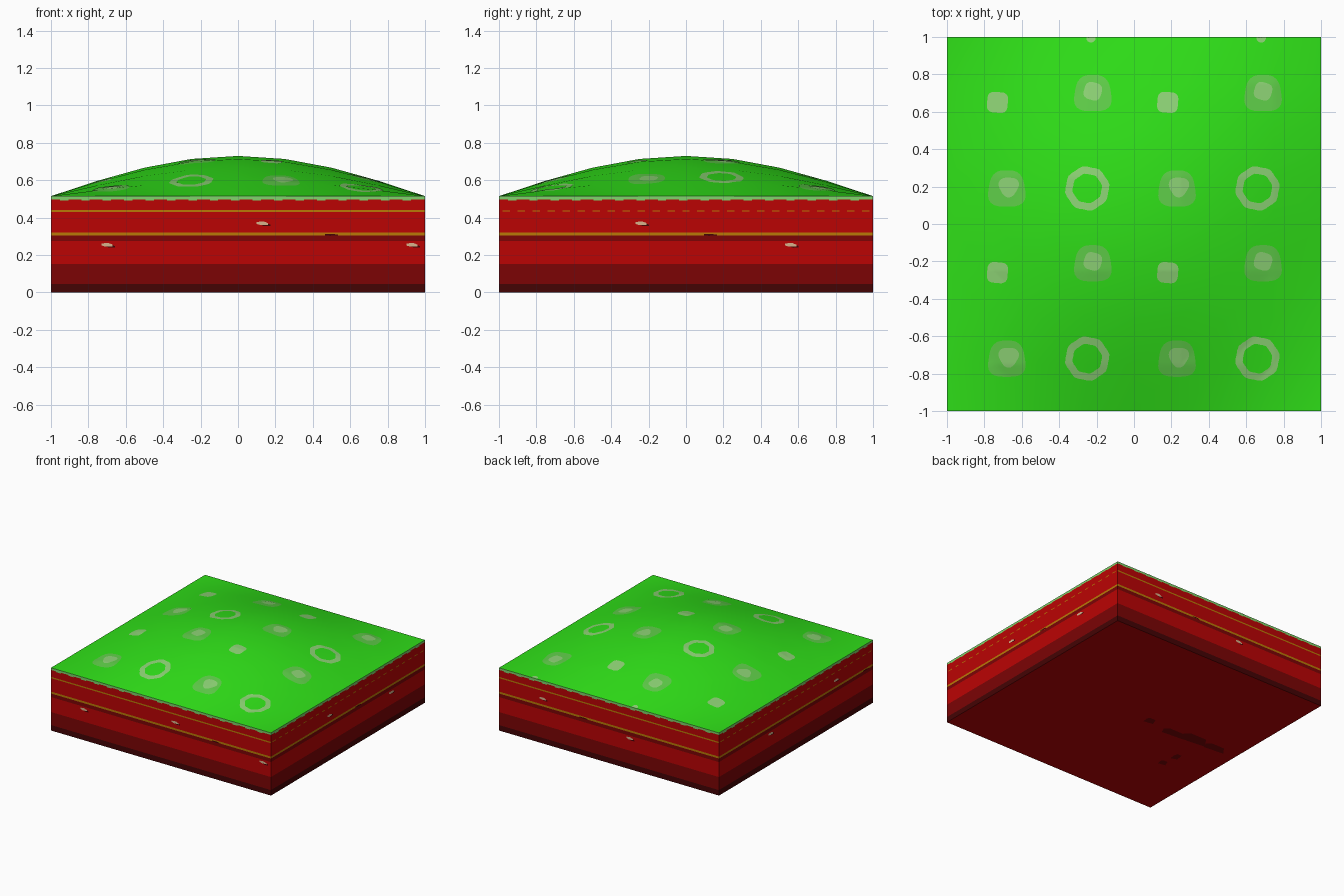
import bpy, bmesh, math
from mathutils import Vector
from mathutils.bvhtree import BVHTree

if "Cube" in bpy.data.objects:
    bpy.data.objects.remove(bpy.data.objects["Cube"])


def material(name, rgb):
    m = bpy.data.materials.new(name)
    lin = [((c / 255 + 0.055) / 1.055) ** 2.4 if c > 10 else c / 255 / 12.92 for c in rgb]
    m.diffuse_color = (*lin, 1)
    m.use_nodes = True
    m.node_tree.nodes["Principled BSDF"].inputs["Base Color"].default_value = m.diffuse_color
    return m


GREEN = material("grass green", (47, 223, 24))
MID = material("muted green", (94, 204, 72))
PALE = material("pale green", (140, 209, 116))
LIP = material("lip green", (128, 212, 108))
RED = material("earth red", (187, 3, 4))
DARK = material("dark red", (124, 4, 5))
DEEP = material("deep maroon", (68, 3, 4))
GOLD = material("gold", (186, 122, 6))
CREAM = material("cream", (215, 180, 140))


def finish(name, bm, mats, smooth=False):
    me = bpy.data.meshes.new(name)
    bm.to_mesh(me)
    bm.free()
    for m in mats:
        me.materials.append(m)
    for p in me.polygons:
        p.use_smooth = smooth
    ob = bpy.data.objects.new(name, me)
    bpy.context.collection.objects.link(ob)
    return ob


# Layered earth block: one ring of walls per layer
layers = [(0.045, DEEP), (0.152, DARK), (0.275, RED), (0.304, DARK), (0.32, GOLD),
          (0.430, RED), (0.441, GOLD), (0.498, RED), (0.515, LIP)]
mats = [DEEP, DARK, RED, GOLD, LIP]
corners = [(-1, -1), (1, -1), (1, 1), (-1, 1)]
bm = bmesh.new()
ring = [bm.verts.new((x, y, 0)) for x, y in corners]
bm.faces.new(ring[::-1]).material_index = mats.index(RED)
for z, mat in layers:
    nxt = [bm.verts.new((x, y, z)) for x, y in corners]
    for i in range(4):
        j = (i + 1) % 4
        # The upper gold seam is continuous only on front and back
        m = RED if z == 0.441 and i % 2 else mat
        bm.faces.new((ring[i], ring[j], nxt[j], nxt[i])).material_index = mats.index(m)
    ring = nxt
finish("earth_block", bm, mats)

# Domed grass top
bm = bmesh.new()
bmesh.ops.create_grid(bm, x_segments=8, y_segments=8, size=1)
for v in bm.verts:
    v.co.z = 0.515 + 0.215 * math.cos(v.co.x * math.pi / 2) * math.cos(v.co.y * math.pi / 2)
bmesh.ops.triangulate(bm, faces=bm.faces[:])
dome = BVHTree.FromBMesh(bm)
finish("grass_dome", bm, [GREEN], True)


def on_dome(x, y, lift):
    x, y = max(-0.999, min(0.999, x)), max(-0.999, min(0.999, y))
    return (x, y, dome.ray_cast(Vector((x, y, 2)), Vector((0, 0, -1)))[0].z + lift)


def patch(name, mat, cx, cy, r_in, r_out, lobes, wobble, turn, lift=0.0015, taper=0):
    """Thin wavy disc or ring lying on the dome; taper narrows it towards +y."""
    bm = bmesh.new()
    n, steps, rows = 32, 6, []
    for s in range(steps + 1):
        r = r_in + (r_out - r_in) * s / steps
        row = []
        for i in range(n):
            a = math.tau * i / n
            k = r * (1 + wobble * math.cos(lobes * (a - turn)))
            x = k * math.cos(a) * (1 - taper * math.sin(a))
            row.append(bm.verts.new(on_dome(cx + x, cy + k * math.sin(a), lift)))
        rows.append(row)
    for a, b in zip(rows, rows[1:]):
        for i in range(n):
            j = (i + 1) % n
            bm.faces.new((a[i], b[i], b[j], a[j]))
    bmesh.ops.remove_doubles(bm, verts=bm.verts[:], dist=1e-5)
    finish(name, bm, [mat], True)


# Repeating pattern of grass spots
q = math.pi / 4
for dx in (0, 0.91):
    for dy in (0, 0.91):
        patch("square_spot", PALE, -0.73 + dx, -0.26 + dy, 0, 0.06, 4, 0.08, 0.7)
        patch("tuft_spot", MID, -0.22 + dx, -0.21 + dy, 0, 0.103, 4, 0.06, q, taper=0.15)
        patch("tuft_core", PALE, -0.22 + dx, -0.20 + dy, 0, 0.05, 4, 0.06, 0.5, 0.0028)
        patch("clump_spot", MID, -0.68 + dx, -0.72 + dy, 0, 0.103, 4, 0.06, q, taper=0.15)
        patch("clump_core", PALE, -0.67 + dx, -0.71 + dy, 0, 0.053, 3, 0.1, 0.5, 0.0028)
        patch("ring_spot", PALE, -0.25 + dx, -0.72 + dy, 0.078, 0.117, 8, 0.03, 0.2)
    # Tips of the next ring at the back edge
    patch("ring_tip", PALE, -0.23 + dx, 0.995, 0, 0.025, 4, 0, 0)


PEBBLE = [(-1, 0.7), (-1, -0.4), (-0.3, -1), (1, -0.8), (1, 0.1), (0.2, 1)]
STRIP = [(-1, -1), (1, -1), (1, 1), (-1, 1)]


def plates(name, mat, rects, side, shape=PEBBLE, lift=0.002):
    """Thin plates on one wall; u runs left to right as seen from outside."""
    bm = bmesh.new()
    ca, sa = round(math.cos(side * math.pi / 2)), round(math.sin(side * math.pi / 2))
    for u, z, w, h in rects:
        vs = []
        for pu, pz in shape:
            x, y = max(-1, min(1, u + pu * w / 2)), -1 - lift
            vs.append(bm.verts.new((x * ca - y * sa, x * sa + y * ca, z + pz * h / 2)))
        bm.faces.new(vs)
    finish(name, bm, [mat])


# Pebbles, dark flecks and the ragged grass fringe: front, right, back, left
pebbles = [[(-0.70, .255), (0.13, .37), (0.93, .255)], [(-0.24, .37), (0.56, .255)],
           [(-0.60, .37), (0.19, .255)], [(-0.33, .255), (0.52, .37)]]
flecks = [0.5, 0.13, -0.23, 0.9]
for side in range(4):
    plates("pebbles", CREAM, [(u, z, 0.06, 0.02) for u, z in pebbles[side]], side, lift=0.003)
    plates("pebble_shade", DEEP, [(u + 0.02, z - 0.008, 0.045, 0.016) for u, z in pebbles[side]], side)
    plates("flecks", DEEP, [(flecks[side], 0.308, 0.07, 0.01)], side)
    plates("grass_fringe", LIP, [(-0.93 + 0.1145 * i, 0.496, 0.045, 0.007) for i in range(17)],
           side, STRIP)
    if side % 2:
        plates("gold_dashes", GOLD, [(-0.96 + 0.08 * i, 0.436, 0.04, 0.007) for i in range(25)],
               side, STRIP)

# Dark stains underneath
bm = bmesh.new()
for x, y, w, h in [(-0.16, 0, .09, .07), (-0.42, -.03, .22, .08), (-0.6, 0, .25, .11),
                   (-0.8, 0, .2, .08), (-0.66, -.29, .06, .08), (-0.64, -.42, .07, .06)]:
    bm.faces.new([bm.verts.new((x + a * w / 2, y + b * h / 2, -0.001))
                  for a, b in ((-1, -.6), (-.5, 1), (.7, 1), (1, .3), (.8, -1))])
finish("underside_stains", bm, [DARK])
